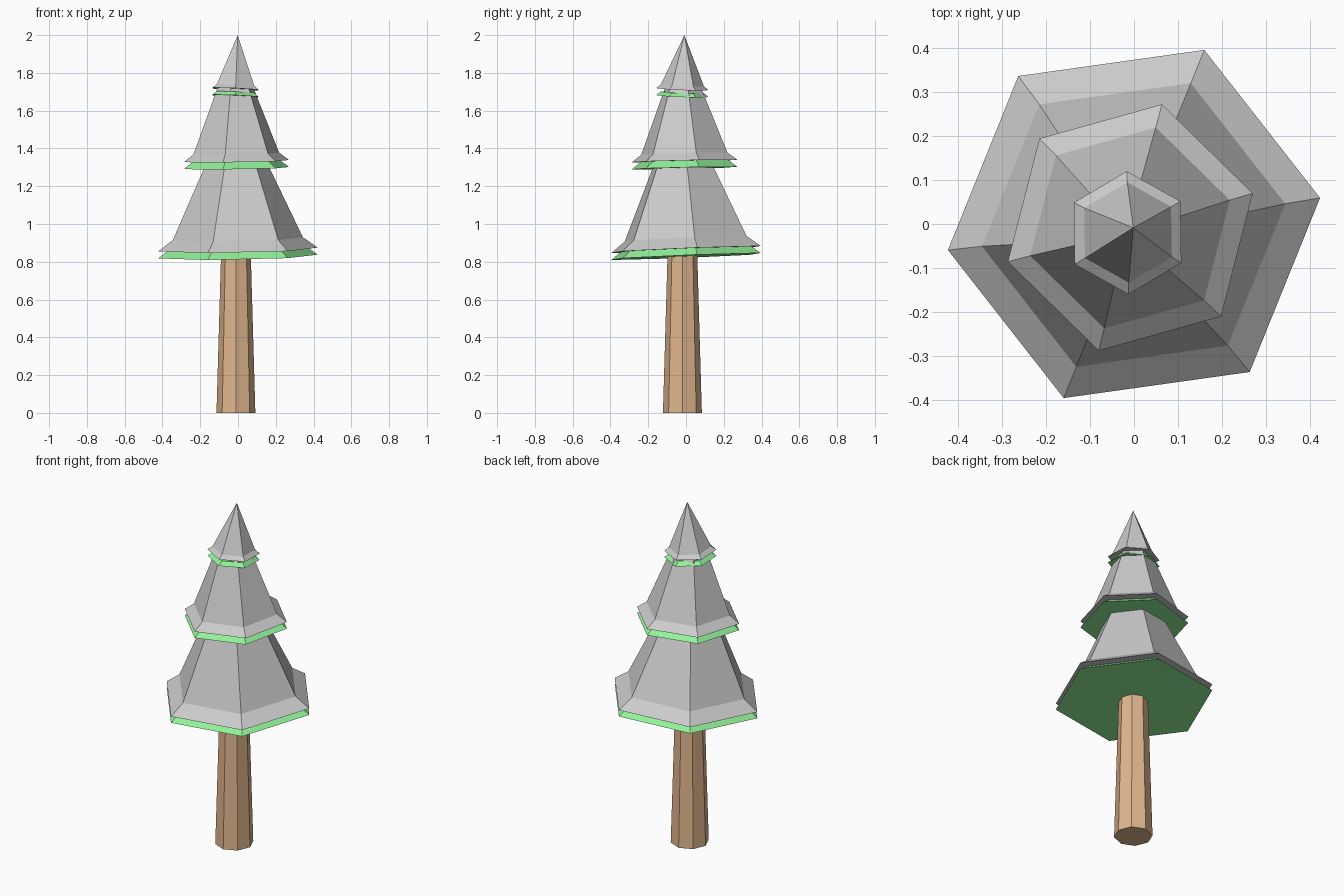
import bpy, bmesh
from math import radians, cos, sin, pi
from mathutils import Vector, Matrix

if "Cube" in bpy.data.objects:
    bpy.data.objects.remove(bpy.data.objects["Cube"])


def material(name, rgb):
    m = bpy.data.materials.new(name)
    m.diffuse_color = (*rgb, 1)
    m.use_nodes = True
    m.node_tree.nodes["Principled BSDF"].inputs["Base Color"].default_value = m.diffuse_color
    return m


def lathe(name, profile, sides, angle, centre, tilt=(0, 0), mat=None):
    """Closed faceted solid from (radius, z) rings; radius 0 gives a point.
    tilt is the slope of the base plane along x and y."""
    bm = bmesh.new()
    rings = []
    for r, z in profile:
        if r == 0:
            rings.append([bm.verts.new((0, 0, z))])
        else:
            rings.append([bm.verts.new((r * cos(radians(angle) + 2 * pi * i / sides),
                                        r * sin(radians(angle) + 2 * pi * i / sides), z))
                          for i in range(sides)])
    for lo, hi in zip(rings, rings[1:]):
        for i in range(sides):
            j = (i + 1) % sides
            if len(hi) == 1:
                bm.faces.new((lo[i], lo[j], hi[0]))
            else:
                bm.faces.new((lo[i], lo[j], hi[j], hi[i]))
    bm.faces.new(rings[0][::-1])
    if len(rings[-1]) > 1:
        bm.faces.new(rings[-1])
    normal = Vector((-tilt[0], -tilt[1], 1))
    rot = Vector((0, 0, 1)).rotation_difference(normal).to_matrix().to_4x4()
    bm.transform(Matrix.Translation(centre) @ rot)
    mesh = bpy.data.meshes.new(name)
    bm.to_mesh(mesh)
    bm.free()
    if mat:
        mesh.materials.append(mat)
    ob = bpy.data.objects.new(name, mesh)
    bpy.context.collection.objects.link(ob)
    return ob


green = material("needles", (0.29, 0.88, 0.32))
brown = material("bark", (0.75, 0.47, 0.27))

# Trunk: tapered octagon
lathe("trunk", [(0.103, 0), (0.077, 0.9)], 8, 0, (-0.011, -0.019, 0), mat=brown)

# Tiers: centre, rim radius, flare height, top radius, top height, angle, tilt
tiers = [
    ("lower", (0, 0, 0.865), 0.427, 0.057, 0.155, 0.475, 8, (0.018, 0.040)),
    ("middle", (-0.0085, -0.008, 1.333), 0.289, 0.040, 0.098, 0.39, 15.6, (0.015, 0.022)),
    ("upper", (-0.0145, -0.020, 1.714), 0.140, 0.020, 0.0, 0.286, 30.8, (-0.045, -0.040)),
]
for name, c, r, flare, top_r, top_z, angle, tilt in tiers:
    neck = 0.815 * r
    # Snow-like grey cone with flared skirt
    lathe(name + "_cone", [(r, 0), (neck, flare), (top_r, top_z)], 6, angle, c, tilt)
    # Green layer peeking out below
    lathe(name + "_green_layer", [(r, 0), (neck, flare)], 6, angle,
          (c[0], c[1], c[2] - 0.037), tilt, green)
